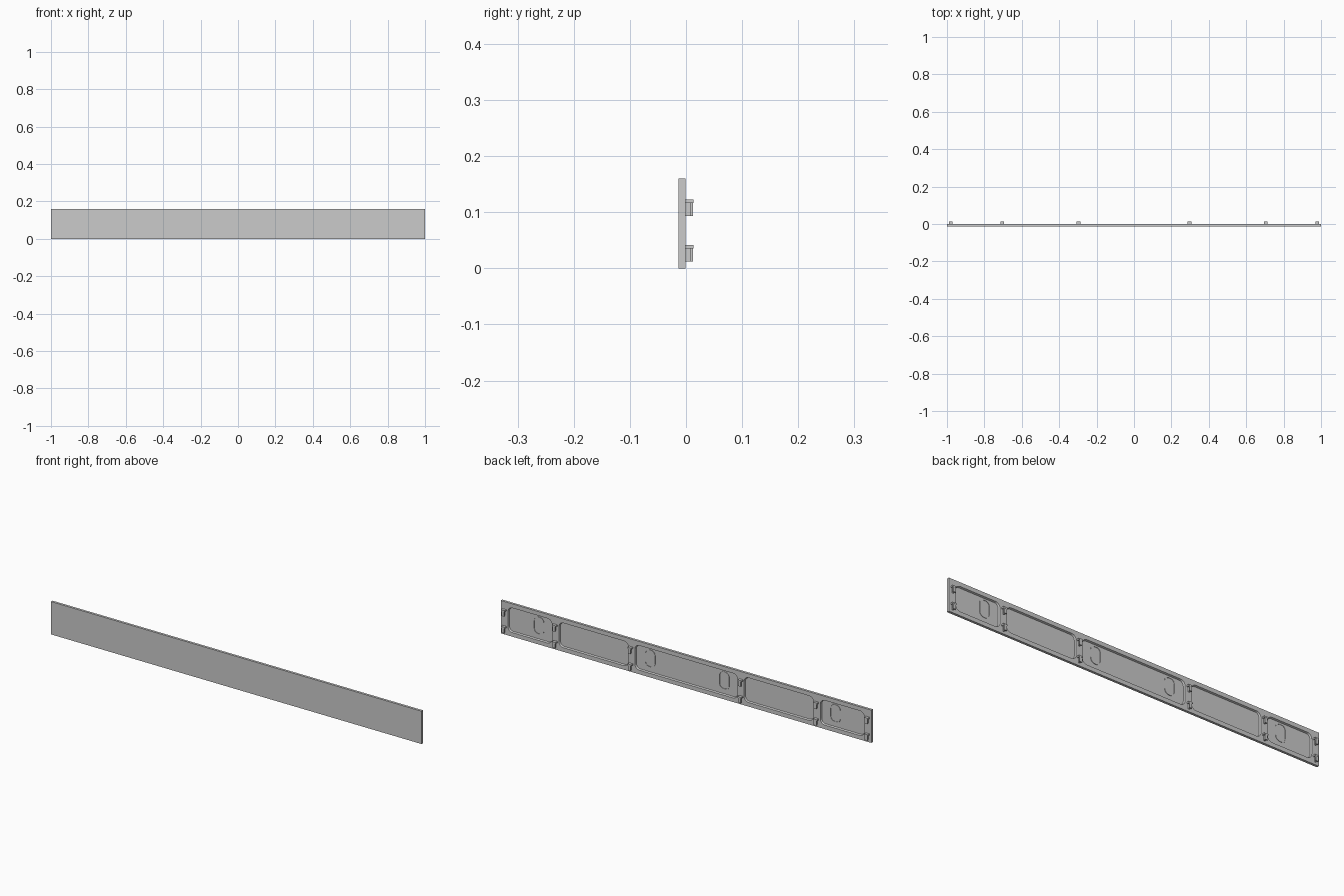
import bpy, bmesh, math

if "Cube" in bpy.data.objects:
    bpy.data.objects.remove(bpy.data.objects["Cube"])

BACK, FRONT, OUT = -0.001, -0.013, 0.013
FLOOR = BACK - 0.008


def box(name, x0, x1, y0, y1, z0, z1):
    bm = bmesh.new()
    bmesh.ops.create_cube(bm, size=1)
    for v in bm.verts:
        v.co.x = (x0 + x1) / 2 + v.co.x * (x1 - x0)
        v.co.y = (y0 + y1) / 2 + v.co.y * (y1 - y0)
        v.co.z = (z0 + z1) / 2 + v.co.z * (z1 - z0)
    return finish(bm, name)


def finish(bm, name):
    bmesh.ops.recalc_face_normals(bm, faces=bm.faces)
    me = bpy.data.meshes.new(name)
    bm.to_mesh(me)
    bm.free()
    ob = bpy.data.objects.new(name, me)
    bpy.context.collection.objects.link(ob)
    return ob


def loop(bm, cx, cz, w, h, r, y, n=6):
    """Rounded rectangle of vertices in the xz plane."""
    vs = []
    for q, (sx, sz) in enumerate([(1, 1), (-1, 1), (-1, -1), (1, -1)]):
        for i in range(n + 1):
            a = math.pi / 2 * (q + i / n)
            vs.append(bm.verts.new((cx + sx * (w / 2 - r) + r * math.cos(a), y,
                                    cz + sz * (h / 2 - r) + r * math.sin(a))))
    return vs


def bridge(bm, a, b):
    for i in range(len(a)):
        j = (i + 1) % len(a)
        bm.faces.new((a[i], a[j], b[j], b[i]))


# Main strip panel
panel = box("panel", -1, 1, FRONT, BACK, 0, 0.16)

# Rounded recesses with slightly drafted walls
spans = [(-0.277, 0.277)]
for a, b in [(0.312, 0.687), (0.724, 0.962)]:
    spans += [(a, b), (-b, -a)]
bm = bmesh.new()
for a, b in spans:
    cx, w, h, r, s = (a + b) / 2, b - a, 0.12, 0.024, 0.003
    low = loop(bm, cx, 0.08, w - 2 * s, h - 2 * s, r - s, FLOOR)
    k = 0.002
    t = s * k / 0.008
    top = loop(bm, cx, 0.08, w + 2 * t, h + 2 * t, r + t, BACK + k)
    bridge(bm, low, top)
    bm.faces.new(low)
    bm.faces.new(top)
cutter = finish(bm, "recess_cutter")
mod = panel.modifiers.new("recesses", 'BOOLEAN')
mod.operation, mod.solver, mod.object = 'DIFFERENCE', 'EXACT', cutter
bpy.context.view_layer.objects.active = panel
bpy.ops.object.modifier_apply(modifier=mod.name)
bpy.data.objects.remove(cutter)

# Oval raised rings on the recess floors
for x in (-0.8, -0.2, 0.2, 0.8):
    bm = bmesh.new()
    sizes = [(0.056, 0.086, 0.024), (0.048, 0.078, 0.020)]
    y0, y1 = FLOOR - 0.001, FLOOR + 0.002
    o0, i0 = [loop(bm, x, 0.088, *s, y0) for s in sizes]
    o1, i1 = [loop(bm, x, 0.088, *s, y1) for s in sizes]
    for a, b in [(o0, o1), (o1, i1), (i1, i0), (i0, o0)]:
        bridge(bm, a, b)
    finish(bm, "oval_ring")

# Mounting hooks: wide top ledge, outer plate and narrow web
for x in (-0.98, -0.705, -0.297, 0.297, 0.705, 0.98):
    for z in (0.012, 0.093):
        box("hook_ledge", x - 0.010, x + 0.010, BACK - 0.001, OUT, z + 0.023, z + 0.030)
        box("hook_plate", x - 0.007, x + 0.007, 0.008, OUT - 0.0005, z, z + 0.024)
        box("hook_web", x - 0.003, x + 0.003, BACK - 0.001, 0.009, z, z + 0.024)
